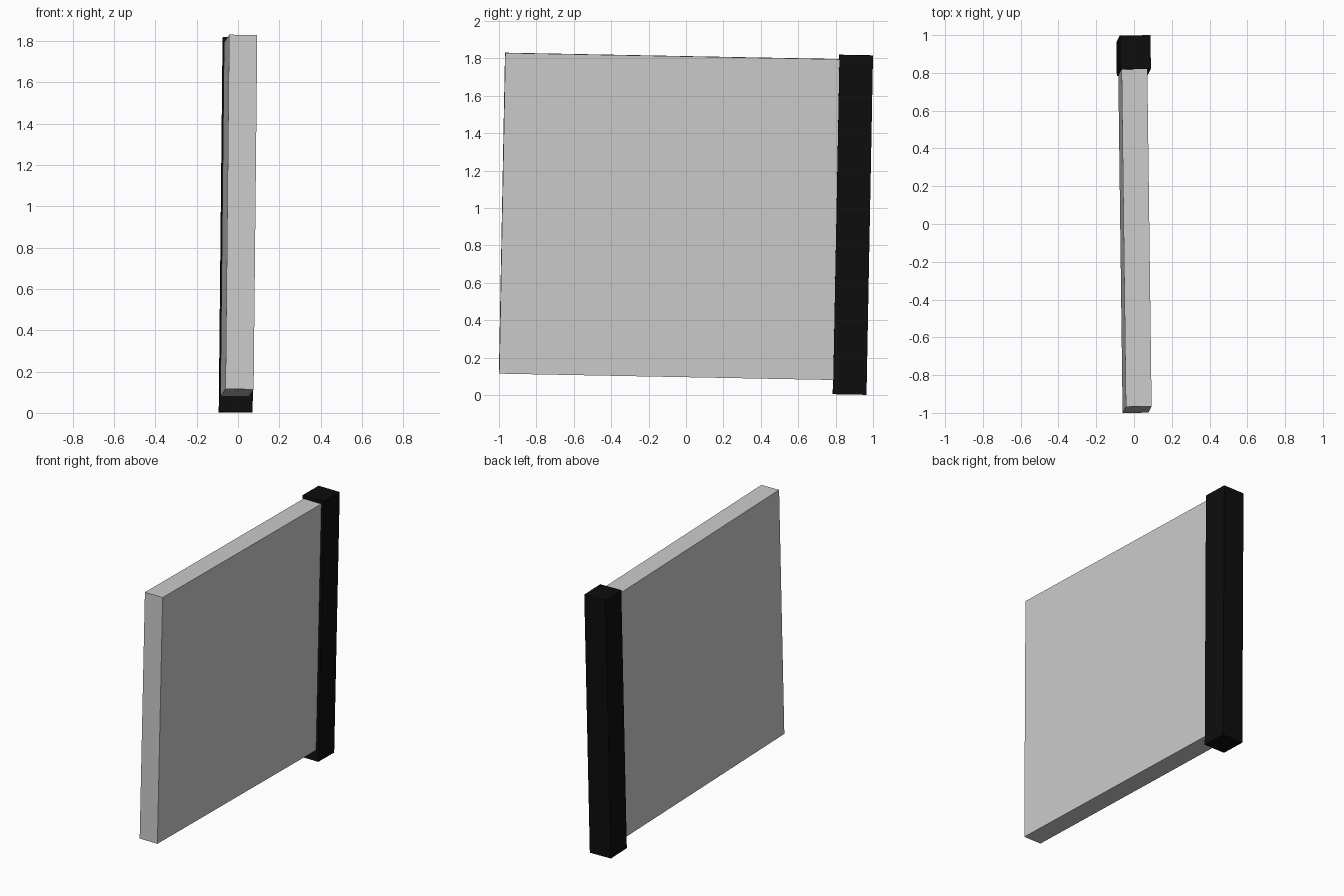
import bpy

if "Cube" in bpy.data.objects:
    bpy.data.objects.remove(bpy.data.objects["Cube"])

TILT = (-0.0190, 0.0105, 0.0125)  # the whole piece leans slightly


def box(name, centre, size):
    bpy.ops.mesh.primitive_cube_add(size=1, location=centre, rotation=TILT)
    obj = bpy.context.object
    obj.name = name
    obj.scale = size
    bpy.ops.object.transform_apply(location=False, rotation=False, scale=True)
    return obj


# Flat grey panel, butted against the post
box("panel", (0.005, -0.09, 0.955), (0.136, 1.787, 1.715))

# Black upright post at the back edge
post = box("post", (-0.002, 0.892, 0.91), (0.162, 0.179, 1.814))
black = bpy.data.materials.new("black")
black.diffuse_color = (0.004, 0.004, 0.004, 1)
black.use_nodes = True
black.node_tree.nodes["Principled BSDF"].inputs["Base Color"].default_value = black.diffuse_color
post.data.materials.append(black)
